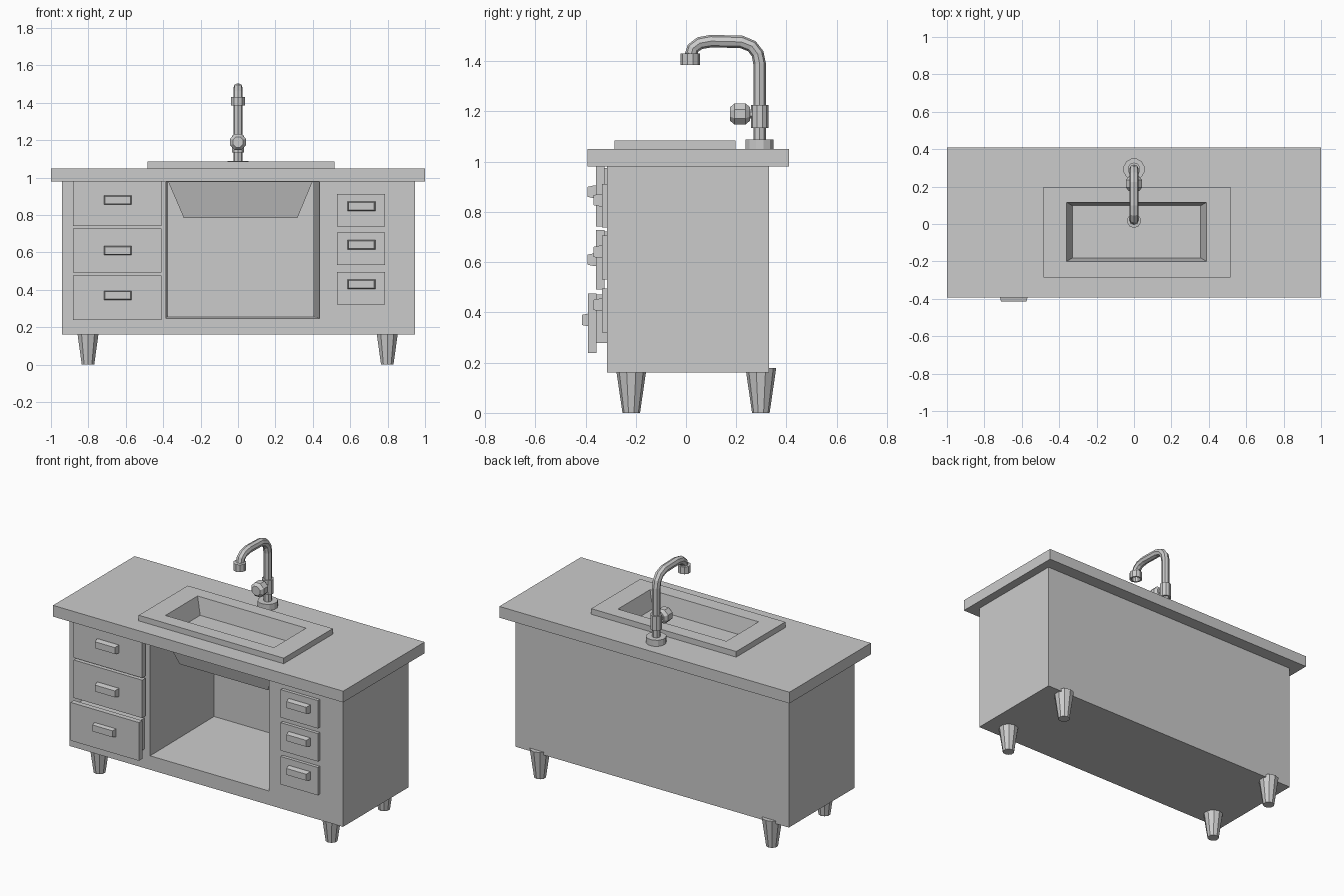
import bpy, bmesh, math

if "Cube" in bpy.data.objects:
    bpy.data.objects.remove(bpy.data.objects["Cube"])


def loft(name, rings, closed=False):
    """Skin a list of equal-length point rings; cap both ends unless closed."""
    bm = bmesh.new()
    loops = [[bm.verts.new(p) for p in ring] for ring in rings]
    pairs = list(zip(loops, loops[1:]))
    if closed:
        pairs.append((loops[-1], loops[0]))
    else:
        bm.faces.new(loops[0])
        bm.faces.new(loops[-1])
    for a, b in pairs:
        n = len(a)
        for i in range(n):
            j = (i + 1) % n
            bm.faces.new((a[i], a[j], b[j], b[i]))
    bmesh.ops.recalc_face_normals(bm, faces=bm.faces)
    mesh = bpy.data.meshes.new(name)
    bm.to_mesh(mesh)
    bm.free()
    obj = bpy.data.objects.new(name, mesh)
    bpy.context.collection.objects.link(obj)
    return obj


def flat(x0, x1, y0, y1, z):
    return [(x0, y0, z), (x1, y0, z), (x1, y1, z), (x0, y1, z)]


def upright(x0, x1, z0, z1, y):
    return [(x0, y, z0), (x1, y, z0), (x1, y, z1), (x0, y, z1)]


def box(name, x0, x1, y0, y1, z0, z1):
    return loft(name, [flat(x0, x1, y0, y1, z0), flat(x0, x1, y0, y1, z1)])


def lathe(name, profile, sides, x, y, z, along_y=False):
    """Turn (radius, height) pairs around z, or around y for knobs."""
    rings = []
    for r, h in profile:
        ring = []
        for i in range(sides):
            a = 2 * math.pi * (i + 0.5) / sides
            c, s = r * math.cos(a), r * math.sin(a)
            ring.append((x + c, y + h, z + s) if along_y else (x + c, y + s, z + h))
        rings.append(ring)
    return loft(name, rings)


def drawer_handle(name, x, y, z):
    w, h = 0.074, 0.025
    loft(name, [upright(x - w, x + w, z - h, z + h, y + 0.005),
                upright(x - w, x + w, z - h, z + h, y - 0.012),
                upright(x - w + 0.006, x + w - 0.006, z - h + 0.005, z + h - 0.005, y - 0.036)])


# Cabinet shell with an open compartment in the front
loft("cabinet", [upright(-0.94, 0.945, 0.16, 0.98, 0.33),
                 upright(-0.94, 0.945, 0.16, 0.98, -0.315),
                 upright(-0.385, 0.435, 0.247, 0.976, -0.315),
                 upright(-0.375, 0.40, 0.26, 0.976, 0.30)])

# Countertop with a hole for the basin
loft("countertop", [flat(-1, 1, -0.393, 0.41, 0.98),
                    flat(-1, 1, -0.393, 0.41, 1.05),
                    flat(-0.375, 0.40, -0.215, 0.13, 1.05),
                    flat(-0.375, 0.40, -0.215, 0.13, 0.98)], closed=True)

# Sink: raised rim and tapered basin in one skin
loft("sink", [flat(-0.29, 0.318, -0.16, 0.078, 0.785),
              flat(-0.374, 0.399, -0.214, 0.129, 0.98),
              flat(-0.374, 0.399, -0.214, 0.129, 1.05),
              flat(-0.485, 0.515, -0.285, 0.198, 1.05),
              flat(-0.485, 0.515, -0.285, 0.198, 1.085),
              flat(-0.36, 0.388, -0.20, 0.116, 1.085),
              flat(-0.276, 0.302, -0.148, 0.066, 0.80)])

# Left drawers, the lowest one pulled out slightly
for i, (z0, z1, hz, y) in enumerate([(0.742, 0.98, 0.88, -0.358),
                                     (0.492, 0.728, 0.61, -0.358),
                                     (0.238, 0.476, 0.37, -0.39)]):
    box(f"left_drawer_front_{i + 1}", -0.882, -0.41, y, y + 0.033, z0, z1)
    box(f"left_drawer_body_{i + 1}", -0.85, -0.425, y + 0.02, -0.30, z0 + 0.04, z1 - 0.005)
    drawer_handle(f"left_drawer_handle_{i + 1}", -0.643, y + 0.002 if i < 2 else y + 0.011, hz)

# Right drawers
for i, z in enumerate([0.825, 0.619, 0.408]):
    box(f"right_drawer_front_{i + 1}", 0.528, 0.785, -0.335, -0.305, z - 0.087, z + 0.087)
    drawer_handle(f"right_drawer_handle_{i + 1}", 0.66, -0.332, z + 0.022)

# Tapered feet
for side, x in (("left", -0.802), ("right", 0.798)):
    for end, y in (("front", -0.218), ("back", 0.298)):
        lathe(f"{end}_{side}_leg", [(0.035, 0), (0.061, 0.178)], 10, x, y, 0)

# Tap: base, collar, spout nozzle and knob
lathe("tap_base", [(0.058, 0), (0.058, 0.038)], 12, 0, 0.293, 1.05)
lathe("tap_collar", [(0.035, 0), (0.035, 0.09)], 10, 0, 0.293, 1.135)
lathe("tap_nozzle", [(0.025, 0.03), (0.027, 0), (0.038, 0), (0.038, 0.045), (0.02, 0.047)],
      10, 0, 0.017, 1.385)
lathe("tap_knob_stem", [(0.02, 0), (0.02, 0.06)], 8, 0, 0.235, 1.19, True)
lathe("tap_knob", [(0.03, 0), (0.046, 0.018), (0.046, 0.06), (0.03, 0.078)],
      8, 0, 0.176, 1.19, True)

# Bent tap pipe
path = [(0.293, 1.08), (0.293, 1.39), (0.285, 1.43), (0.262, 1.46), (0.22, 1.477),
        (0.10, 1.48), (0.055, 1.472), (0.028, 1.452), (0.017, 1.415)]
curve = bpy.data.curves.new("tap_pipe", "CURVE")
curve.dimensions = "3D"
curve.bevel_depth = 0.025
curve.bevel_resolution = 2
curve.use_fill_caps = True
spline = curve.splines.new("POLY")
spline.points.add(len(path) - 1)
for p, (y, z) in zip(spline.points, path):
    p.co = (0, y, z, 1)
spline.use_smooth = False
bpy.context.collection.objects.link(bpy.data.objects.new("tap_pipe", curve))
